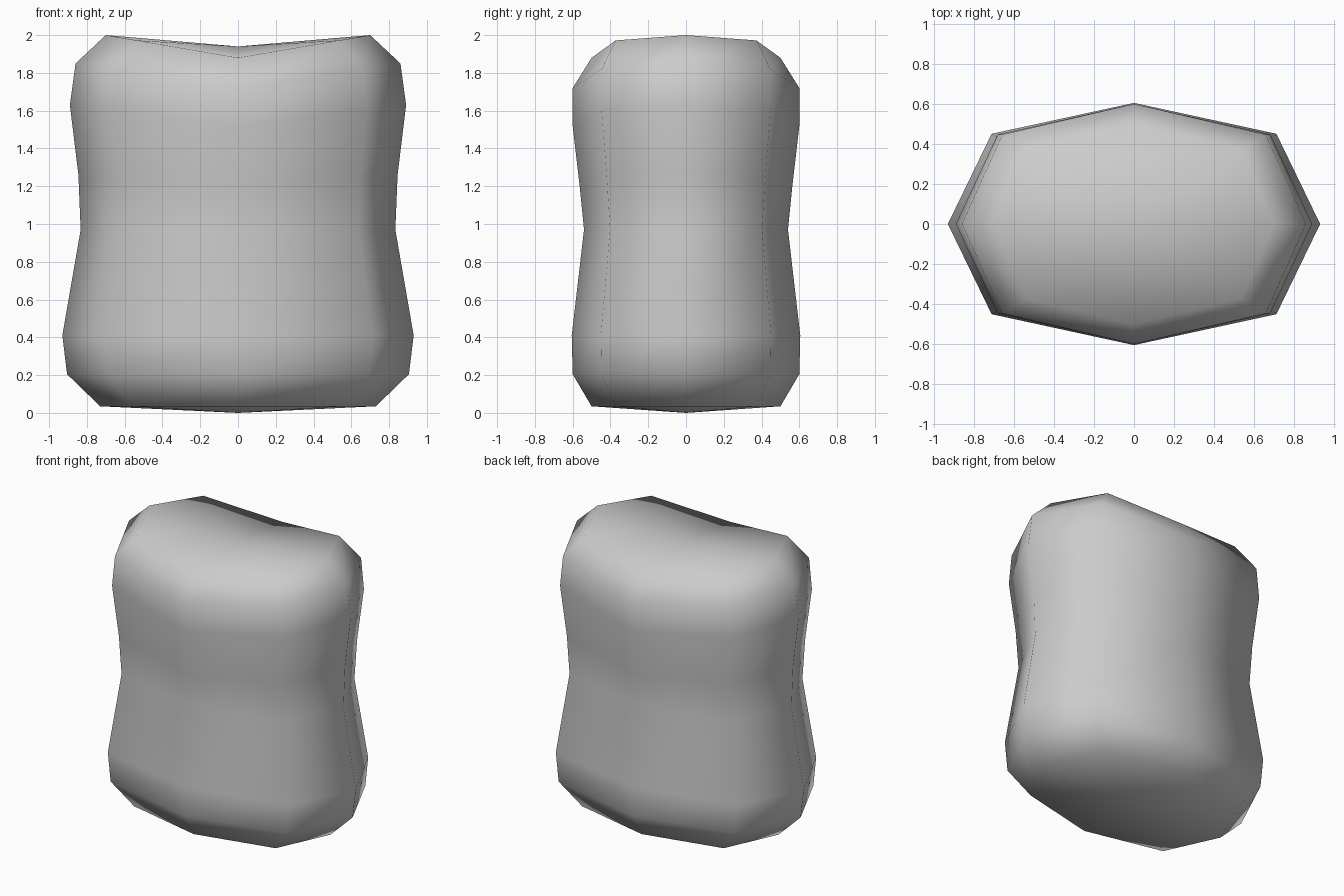
import bpy, bmesh

if "Cube" in bpy.data.objects:
    bpy.data.objects.remove(bpy.data.objects["Cube"])

# Eight-sided rings: (half width, half depth, z at the sides, z at front/back)
RINGS = [
    (0.73, 0.50, 0.035, 0.035),
    (0.905, 0.60, 0.205, 0.205),
    (0.93, 0.605, 0.41, 0.41),
    (0.833, 0.54, 0.97, 0.97),
    (0.845, 0.563, 1.26, 1.20),
    (0.89, 0.60, 1.63, 1.52),
    (0.86, 0.60, 1.85, 1.72),
    (0.70, 0.50, 2.00, 1.88),
]
CX, CY = 0.765, 0.745  # corner position as a share of half width / depth
OCTAGON = [(1, 0), (CX, CY), (0, 1), (-CX, CY),
           (-1, 0), (-CX, -CY), (0, -1), (CX, -CY)]

grey = bpy.data.materials.new("light grey")
grey.diffuse_color = (0.6, 0.6, 0.6, 1)
grey.use_nodes = True
grey.node_tree.nodes["Principled BSDF"].inputs["Base Color"].default_value = grey.diffuse_color

# Pillow-shaped body with a saddle top
bm = bmesh.new()
loops = []
for w, d, zs, zm in RINGS:
    loops.append([bm.verts.new((u * w, v * d, zm + (zs - zm) * abs(u)))
                  for u, v in OCTAGON])
for a, b in zip(loops, loops[1:]):
    for i in range(8):
        j = (i + 1) % 8
        bm.faces.new((a[i], a[j], b[j], b[i]))

# Closed ends as fans
for loop, z in ((loops[0], 0.0), (loops[-1], 1.94)):
    centre = bm.verts.new((0, 0, z))
    for i in range(8):
        bm.faces.new((loop[i], loop[(i + 1) % 8], centre))
bmesh.ops.recalc_face_normals(bm, faces=bm.faces[:])
for f in bm.faces:
    f.smooth = True

mesh = bpy.data.meshes.new("body")
bm.to_mesh(mesh)
bm.free()
mesh.materials.append(grey)
bpy.context.collection.objects.link(bpy.data.objects.new("body", mesh))
